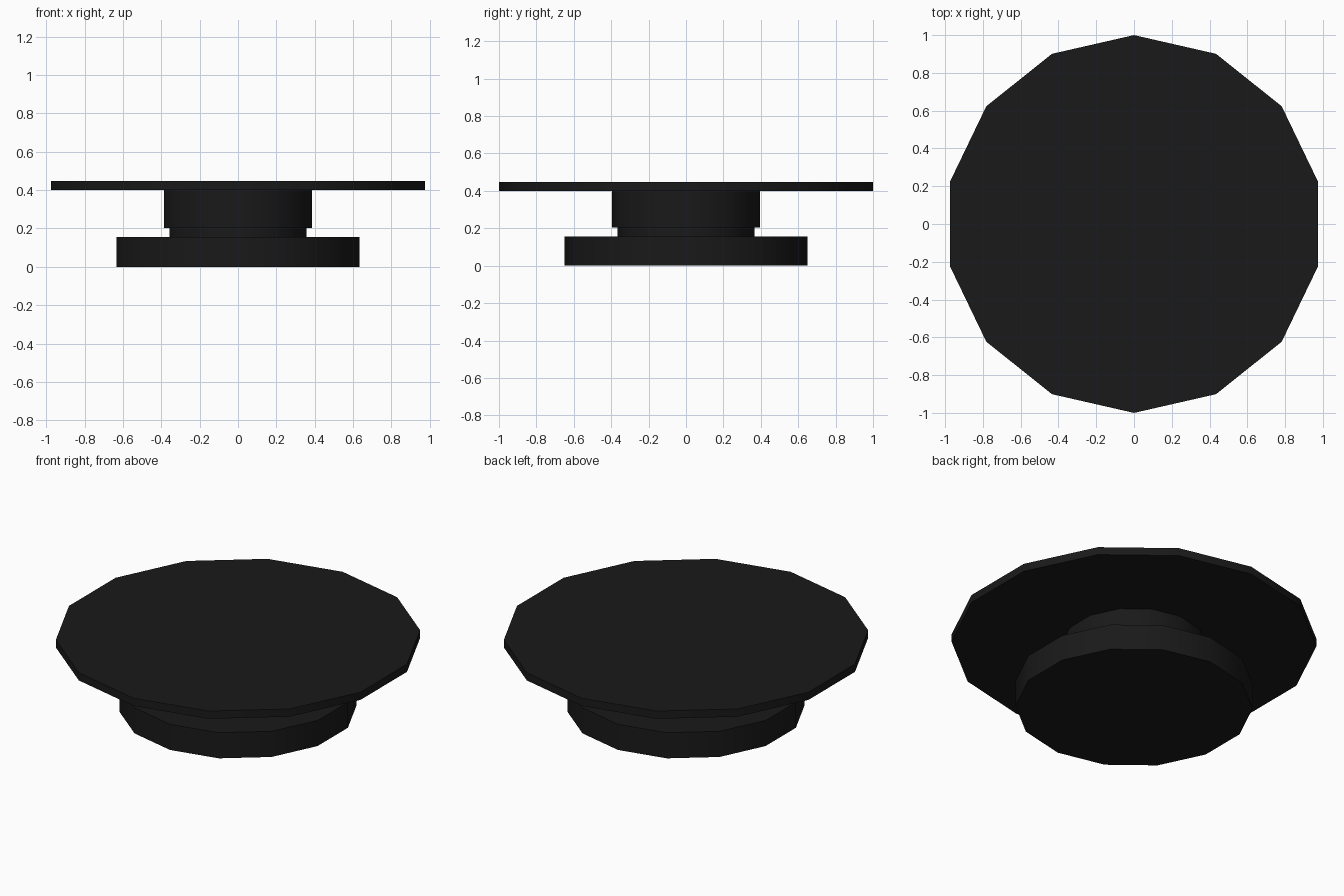
import bpy, math

if "Cube" in bpy.data.objects:
    bpy.data.objects.remove(bpy.data.objects["Cube"])

SIDES = 14

mat = bpy.data.materials.new("black_plastic")
mat.diffuse_color = (0.01, 0.01, 0.01, 1)
mat.use_nodes = True
mat.node_tree.nodes["Principled BSDF"].inputs["Base Color"].default_value = mat.diffuse_color


def disc(name, radius, z0, z1):
    """14-sided drum with a corner on the y axis."""
    bpy.ops.mesh.primitive_cylinder_add(
        vertices=SIDES, radius=radius, depth=z1 - z0, location=(0, 0, (z0 + z1) / 2))
    ob = bpy.context.object
    ob.name = name
    ob.data.materials.append(mat)
    # soft side walls, sharp rims
    bpy.ops.object.shade_smooth_by_angle(angle=math.radians(30))
    return ob


# Stacked parts from the ground up
disc("base", 0.65, 0.0, 0.155)
disc("neck", 0.365, 0.155, 0.203)
disc("collar", 0.395, 0.203, 0.4)
disc("top_plate", 1.0, 0.4, 0.447)
